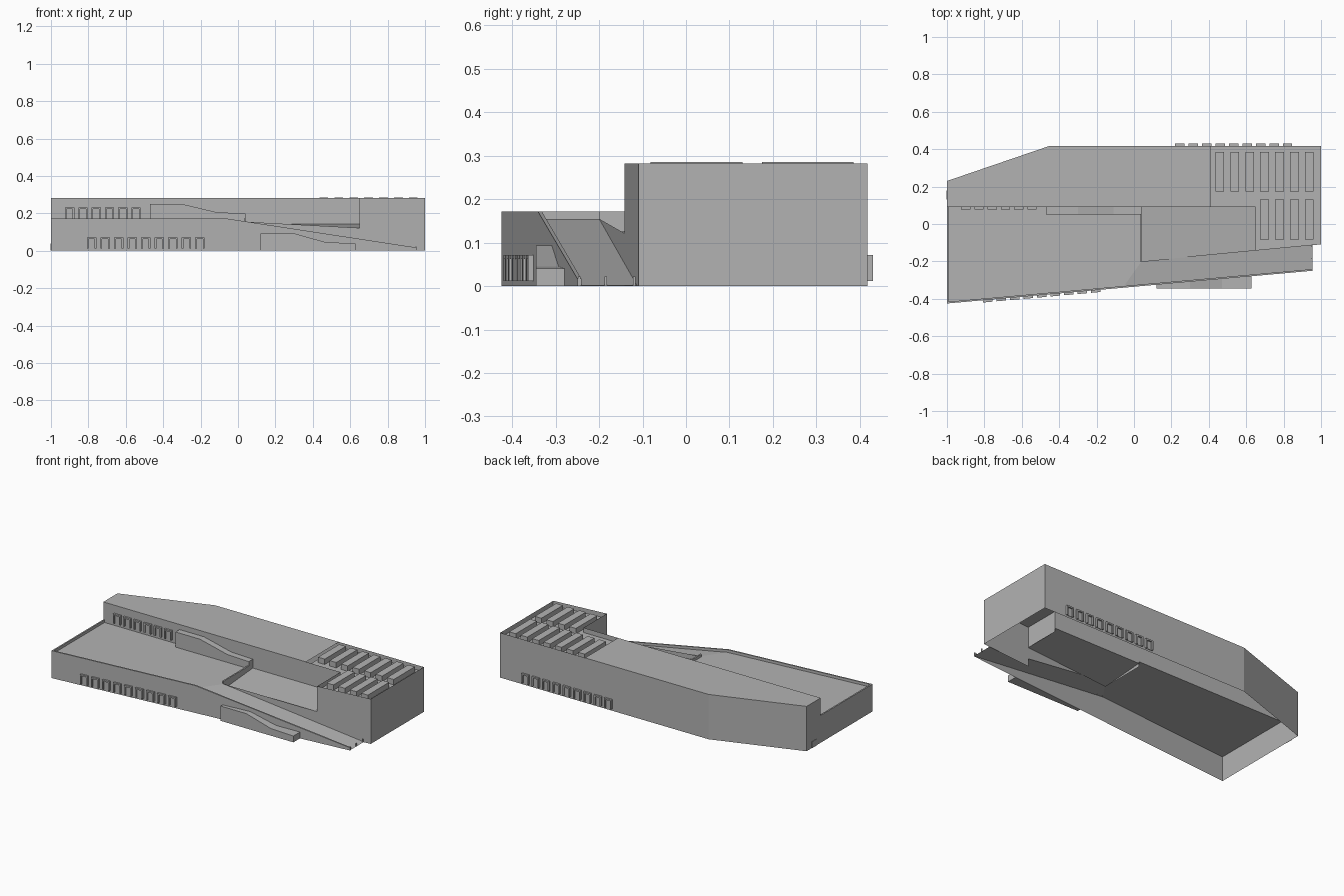
import bpy, bmesh
from mathutils import Vector

cube = bpy.data.objects.get("Cube")
if cube:
    bpy.data.objects.remove(cube, do_unlink=True)

mat = bpy.data.materials.new("concrete_grey")
mat.use_nodes = True
GREY = (0.45, 0.45, 0.45, 1)
mat.diffuse_color = GREY
mat.node_tree.nodes["Principled BSDF"].inputs["Base Color"].default_value = GREY

TOP, DECK, RAIL = 0.282, 0.155, 0.172
COURT_FRONT, COURT_BACK = 0.122, 0.144
RAMP_X, RAMP_END, COURT_X, BLOCK_X, INNER = -0.06, 0.955, 0.04, 0.65, 0.09


def front(x):
    """Slanted street front."""
    return -0.425 + (x + 1) * 0.0895


def inner(x):
    """Line between the ramp and the upper building."""
    return -0.2 + (x - COURT_X) * 0.095


def finish(name, bm):
    mesh = bpy.data.meshes.new(name)
    bm.to_mesh(mesh)
    bm.free()
    mesh.materials.append(mat)
    obj = bpy.data.objects.new(name, mesh)
    bpy.context.collection.objects.link(obj)
    return obj


def sheet(name, *polygons):
    bm = bmesh.new()
    for poly in polygons:
        bm.faces.new([bm.verts.new(p) for p in poly])
    return finish(name, bm)


def upright(a, b, z0, z1):
    """Vertical rectangle between two plan points."""
    return [(*a, z0), (*b, z0), (*b, z1), (*a, z1)]


def flat(points, z):
    return [(x, y, z) for x, y in points]


def prism(name, profile, offset):
    """Extrude a planar outline by a vector."""
    bm = bmesh.new()
    face = bm.faces.new([bm.verts.new(p) for p in profile])
    new = bmesh.ops.extrude_face_region(bm, geom=[face])["geom"]
    bmesh.ops.translate(bm, vec=Vector(offset),
                        verts=[v for v in new if isinstance(v, bmesh.types.BMVert)])
    bmesh.ops.recalc_face_normals(bm, faces=bm.faces)
    return finish(name, bm)


def box(name, x0, x1, y0, y1, z0, z1):
    return prism(name, flat([(x0, y0), (x1, y0), (x1, y1), (x0, y1)], z0), (0, 0, z1 - z0))


# Plan corners
sw, nw = (-1, front(-1)), (-1, INNER)
slant_a, slant_b = (-1, 0.23), (-0.45, 0.418)
ne, se = (1, 0.418), (1, inner(1))
block = (BLOCK_X, inner(BLOCK_X))
notch = (BLOCK_X, INNER)
court_sw, court_nw = (COURT_X, inner(COURT_X)), (COURT_X, INNER)
ramp_top, ramp_low = (RAMP_X, front(RAMP_X)), (RAMP_END, front(RAMP_END))
ramp_in = (RAMP_END, inner(RAMP_END))
roof_s, roof_n = (0.41, INNER), (0.41, ne[1])

# Upper building shell, open underneath
sheet("upper_walls",
      upright(slant_b, slant_a, 0, TOP), upright(ne, slant_b, 0, TOP),
      upright(se, ne, 0, TOP), upright(block, se, 0, TOP),
      upright(slant_a, nw, 0, TOP), upright(nw, court_nw, DECK, TOP),
      upright(court_nw, notch, COURT_BACK, TOP),
      upright(notch, block, COURT_FRONT, TOP))
sheet("main_roof", flat([nw, roof_s, roof_n, slant_b, slant_a], TOP))

# Recessed plant roof with a thin rim
bm = bmesh.new()
pad = bm.faces.new([bm.verts.new(p) for p in
                    flat([roof_s, notch, block, se, ne, roof_n], TOP)])
for thickness in (0.01, 0.0005):
    bmesh.ops.inset_region(bm, faces=[pad], thickness=thickness, use_even_offset=True)
bmesh.ops.translate(bm, vec=(0, 0, -0.03), verts=pad.verts)
finish("plant_roof", bm)

# Roof fins in two rows
for i in range(7):
    x = 0.435 + i * 0.08
    box("roof_fin_back", x, x + 0.046, 0.175, 0.385, TOP - 0.03, TOP + 0.004)
    if i > 2:
        box("roof_fin_front", x, x + 0.046, -0.082, 0.13, TOP - 0.03, TOP + 0.004)

# Lower terrace, ramp and sunken court
sheet("terrace_deck", flat([sw, ramp_top, court_sw, court_nw, nw], DECK))
sheet("ramp", [(*ramp_top, DECK), (*ramp_low, 0.002), (*ramp_in, 0.002), (*court_sw, DECK)])
sheet("court_floor", [(*court_sw, COURT_FRONT), (*block, COURT_FRONT),
                      (*notch, COURT_BACK), (*court_nw, COURT_BACK)])
sheet("court_walls", upright(court_sw, court_nw, COURT_FRONT, DECK),
      [(*court_sw, COURT_FRONT), (*block, COURT_FRONT), (*block, 0.05), (*court_sw, DECK)])
sheet("terrace_walls", upright(nw, sw, 0, RAIL),
      [(*sw, 0), (*ramp_low, 0), (*ramp_low, 0.017), (*ramp_top, RAIL), (*sw, RAIL)])

# Low parapets
T = 0.009
prism("front_parapet", upright(sw, ramp_top, DECK, RAIL), (0, T, 0))
prism("ramp_parapet", [(*ramp_top, DECK), (*ramp_low, 0.002),
                       (*ramp_low, 0.017), (*ramp_top, RAIL)], (0, T, 0))
prism("end_parapet", upright(sw, nw, DECK, RAIL), (T, 0, 0))
prism("court_parapet", upright(court_sw, court_nw, DECK, RAIL), (-T, 0, 0))

# Posts at the foot of the ramp
for y in (front(RAMP_END) + 0.004, -0.185, inner(RAMP_END) - 0.006):
    box("ramp_post", RAMP_END - 0.006, RAMP_END, y - 0.003, y + 0.003, 0, 0.022)

# Stepped canopies
prism("terrace_canopy", [(x, INNER, z) for x, z in
      ((-0.47, DECK), (-0.47, 0.25), (-0.3, 0.25), (-0.11, 0.205), (COURT_X, 0.2), (COURT_X, DECK))],
      (0, -0.04, 0))
box("canopy_base", -0.47, COURT_X, 0.05, INNER, DECK, RAIL)
bm = bmesh.new()
outline = [(0.12, 0), (0.12, 0.093), (0.3, 0.093), (0.47, 0.045), (0.627, 0.04), (0.627, 0)]
near = [bm.verts.new((x, -0.345, z)) for x, z in outline]
far = [bm.verts.new((x, front(x), z)) for x, z in outline]
bm.faces.new(near)
for i in range(len(near)):
    j = (i + 1) % len(near)
    bm.faces.new([near[i], far[i], far[j], near[j]])
bmesh.ops.recalc_face_normals(bm, faces=bm.faces)
finish("street_canopy", bm)


def windows(name, count, x0, pitch, z0, wall, out):
    """Row of hooded windows: a frame of two jambs and a lintel around a pane."""
    w, h, t = 0.05, 0.06, 0.009
    for i in range(count):
        x = x0 + i * pitch
        outline = [(0, 0), (0, h), (w, h), (w, 0), (w - t, 0), (w - t, h - t), (t, h - t), (t, 0)]
        prism(name + "_frame", [(x + u, wall(x + u), z0 + v) for u, v in outline],
              (0, out * 0.012, 0))
        pane = [(x + u, wall(x + u), z0 + v)
                for u, v in ((t, 0), (t, h - t), (w - t, h - t), (w - t, 0))]
        prism(name + "_pane", pane, (0, out * 0.003, 0))


windows("street_window", 9, -0.807, 0.0722, 0.012, front, -1)
windows("terrace_window", 6, -0.925, 0.071, RAIL, lambda x: INNER, -1)
windows("back_window", 9, 0.22, 0.072, 0.012, lambda x: ne[1], 1)

# Small end door
box("end_door", -1.002, -1, 0.13, 0.18, 0, 0.04)
